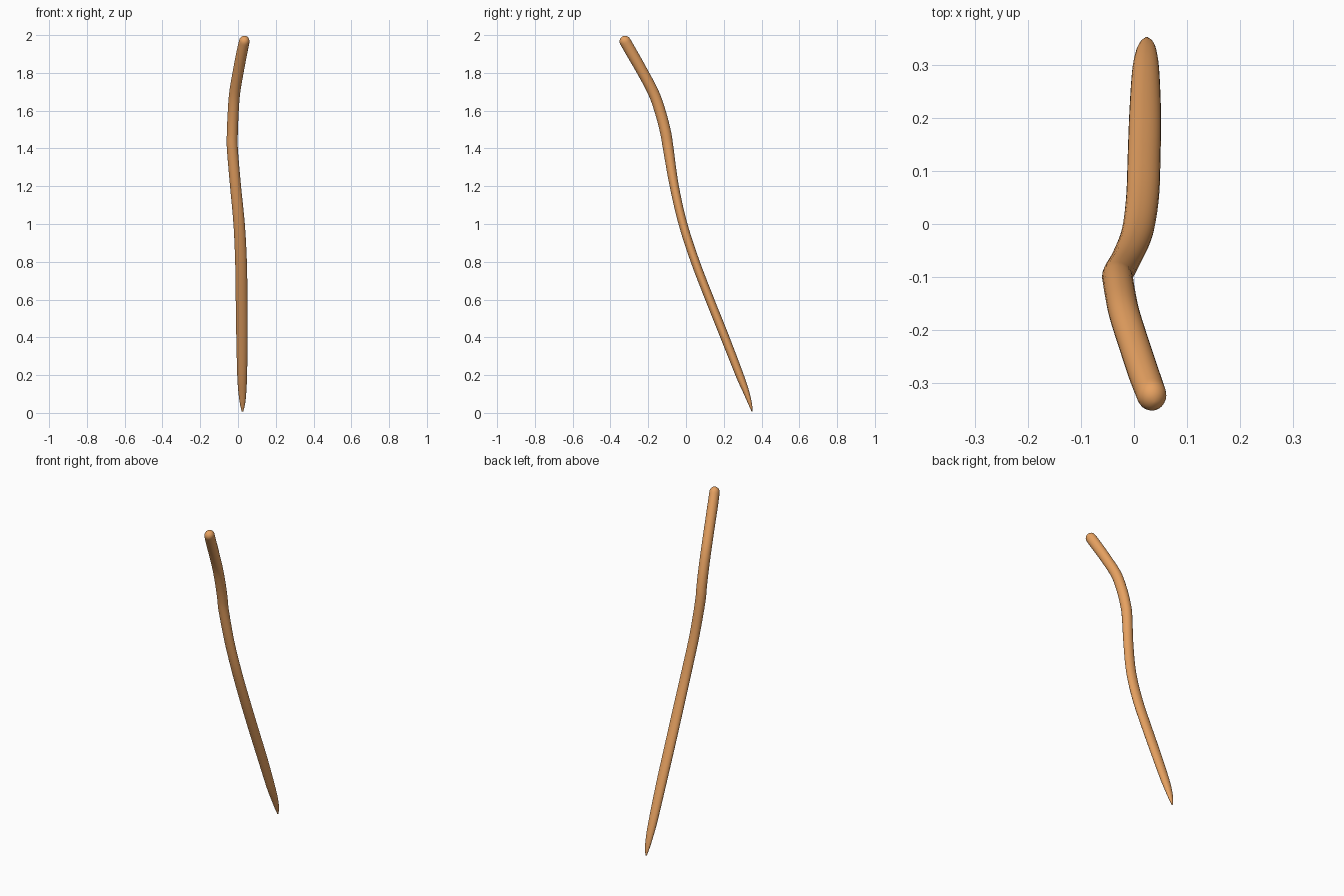
import bpy, bmesh, math
from mathutils import Vector

if "Cube" in bpy.data.objects:
    bpy.data.objects.remove(bpy.data.objects["Cube"])

# centreline stations: x, y, z, half width across x, half thickness front-back
STATIONS = [
    (0.024, 0.350, 0.008, 0.004, 0.003),
    (0.024, 0.339, 0.050, 0.014, 0.010),
    (0.023, 0.319, 0.110, 0.021, 0.016),
    (0.022, 0.284, 0.200, 0.026, 0.021),
    (0.021, 0.206, 0.400, 0.030, 0.023),
    (0.019, 0.126, 0.600, 0.031, 0.023),
    (0.016, 0.049, 0.800, 0.031, 0.023),
    (0.006, -0.016, 1.000, 0.030, 0.023),
    (-0.013, -0.062, 1.200, 0.029, 0.024),
    (-0.030, -0.094, 1.400, 0.029, 0.028),
    (-0.030, -0.107, 1.480, 0.029, 0.029),
    (-0.026, -0.132, 1.580, 0.029, 0.029),
    (-0.018, -0.170, 1.690, 0.029, 0.029),
    (0.001, -0.230, 1.805, 0.029, 0.029),
    (0.019, -0.284, 1.900, 0.029, 0.030),
    (0.033, -0.322, 1.966, 0.028, 0.030),
]
SIDES, STEPS = 24, 5


def catmull(a, b, c, d, t):
    return [0.5 * (2*q + (r-p)*t + (2*p-5*q+4*r-s)*t*t + (3*q-p-3*r+s)*t**3)
            for p, q, r, s in zip(a, b, c, d)]


# smooth path through the stations
path = []
last = len(STATIONS) - 1
for i in range(last):
    quad = [STATIONS[min(max(i + k, 0), last)] for k in (-1, 0, 1, 2)]
    path += [catmull(*quad, s / STEPS) for s in range(STEPS)]
path.append(list(STATIONS[-1]))

# rounded upper end
end = Vector(path[-1][:3])
direction = (end - Vector(path[-4][:3])).normalized()
rx, ry = path[-1][3:]
for k in range(1, 6):
    a = math.radians(k * 17)
    p = end + direction * 0.031 * math.sin(a)
    path.append([*p, rx * math.cos(a), ry * math.cos(a)])

# sweep an oval section along the path
bm = bmesh.new()
rings = []
for i, st in enumerate(path):
    p = Vector(st[:3])
    tangent = (Vector(path[min(i+1, len(path)-1)][:3]) - Vector(path[max(i-1, 0)][:3])).normalized()
    back = tangent.cross(Vector((1, 0, 0))).normalized()
    side = back.cross(tangent).normalized()
    ring = []
    for k in range(SIDES):
        a = 2 * math.pi * k / SIDES
        ring.append(bm.verts.new(p + side * st[3] * math.cos(a) + back * st[4] * math.sin(a)))
    rings.append(ring)
for lo, hi in zip(rings, rings[1:]):
    for k in range(SIDES):
        n = (k + 1) % SIDES
        bm.faces.new((lo[k], lo[n], hi[n], hi[k]))
bm.faces.new(rings[0])
bm.faces.new(rings[-1])
bmesh.ops.recalc_face_normals(bm, faces=bm.faces)
for f in bm.faces:
    f.smooth = True

mesh = bpy.data.meshes.new("stick")
bm.to_mesh(mesh)
bm.free()
stick = bpy.data.objects.new("stick", mesh)
bpy.context.collection.objects.link(stick)

# orange-brown wood
wood = bpy.data.materials.new("wood")
wood.diffuse_color = (0.80, 0.36, 0.12, 1)
wood.use_nodes = True
wood.node_tree.nodes["Principled BSDF"].inputs["Base Color"].default_value = wood.diffuse_color
mesh.materials.append(wood)
